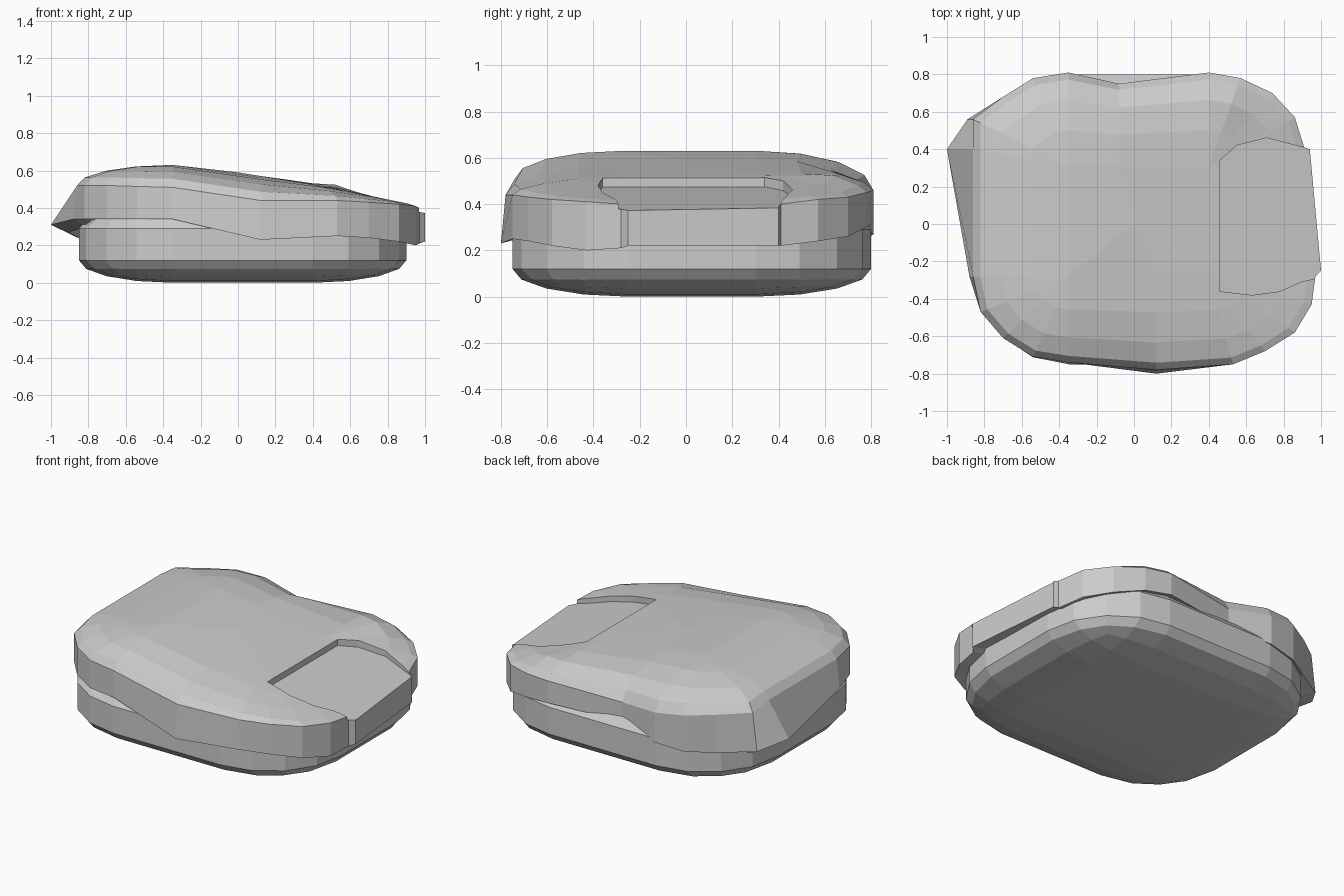
import bpy, bmesh
from math import sin, cos, radians, exp

if "Cube" in bpy.data.objects:
    bpy.data.objects.remove(bpy.data.objects["Cube"])


def add_object(name, bm):
    bmesh.ops.remove_doubles(bm, verts=bm.verts, dist=0.0005)
    bmesh.ops.recalc_face_normals(bm, faces=bm.faces)
    mesh = bpy.data.meshes.new(name)
    bm.to_mesh(mesh)
    bm.free()
    ob = bpy.data.objects.new(name, mesh)
    bpy.context.collection.objects.link(ob)
    return ob


def clamp(v, lo, hi):
    return max(lo, min(hi, v))


# Lower slab: a block with wide bevels, then flattened
Z_SCALE = 0.24
bm = bmesh.new()
bmesh.ops.create_cube(bm, size=1)
bmesh.ops.scale(bm, vec=(1.75, 1.55, 0.41 / Z_SCALE), verts=bm.verts)
bmesh.ops.bevel(bm, geom=bm.edges[:], offset=0.5, offset_type='OFFSET',
                segments=4, profile=0.5, affect='EDGES')
bmesh.ops.scale(bm, vec=(1, 1, Z_SCALE), verts=bm.verts)
bmesh.ops.translate(bm, vec=(0.025, 0.025, 0.205), verts=bm.verts)
add_object("lower_slab", bm)

# Upper cover outline: x, y, rim height, shoulder height
OUTLINE = [
    (-.88, -.28, .34, .52), (-.82, -.47, .34, .52), (-.70, -.61, .34, .52),
    (-.54, -.71, .34, .515), (-.35, -.74, .34, .51), (.12, -.80, .23, .44),
    (.53, -.75, .25, .44), (.70, -.68, .24, .43), (.86, -.58, .22, .42),
    (.95, -.43, .20, .41), (.97, -.28, .21, .40), (1.0, -.25, .22, .39),
    (.94, .40, .22, .39), (.91, .41, .22, .40), (.86, .57, .24, .42),
    (.74, .70, .26, .43), (.57, .78, .30, .45), (.40, .81, .32, .46),
    (-.08, .75, .31, .43), (-.35, .81, .27, .46), (-.54, .78, .25, .48),
    (-.70, .68, .25, .49), (-.89, .56, .26, .50), (-1.0, .40, .31, .52)]
PROFILE = [(-.35, .63), (0, .59), (.1, .565), (.4, .525), (1.0, .43)]


def top_height(x, y):
    x = clamp(x, -.35, 1.0)
    bump = .05 * exp(-((x - .5) ** 2 + (y - .66) ** 2) / .025)
    for (x0, z0), (x1, z1) in zip(PROFILE, PROFILE[1:]):
        if x <= x1:
            return z0 + (z1 - z0) * (x - x0) / (x1 - x0) + bump
    return PROFILE[-1][1] + bump


def toward(core, p, t):
    return (core[0] + (p[0] - core[0]) * t, core[1] + (p[1] - core[1]) * t)


columns = []
for x, y, rim, wall in OUTLINE:
    core = (clamp(x, -.35, .4), clamp(y, -.28, .31))
    shoulder = (max(x, -.86), max(y, -.78))
    col = [(*toward(core, (x, y), .5), .35),
           (*toward(core, (x, y), .86), rim + (.02 if x > -.86 else -.04)),
           (x, y, rim),
           (*shoulder, wall)]
    for a in (22.5, 45, 67.5, 90):
        px, py = toward(core, shoulder, cos(radians(a)))
        col.append((px, py, wall + (top_height(px, py) - wall) * sin(radians(a))))
    columns.append(col)

# Upper cover: loft the rings and close both ends with fans
bm = bmesh.new()
grid = [[bm.verts.new(p) for p in col] for col in columns]
bottom = bm.verts.new((0, 0, .36))
top = bm.verts.new((0, 0, top_height(0, 0)))
for a, b in zip(grid, grid[1:] + grid[:1]):
    for i in range(len(a) - 1):
        bm.faces.new((a[i], b[i], b[i + 1], a[i + 1]))
    bm.faces.new((bottom, b[0], a[0]))
    bm.faces.new((top, a[-1], b[-1]))
cover = add_object("upper_cover", bm)

# Sloped recess at the right end of the cover
RECESS = [(.46, -.36), (.63, -.38), (.78, -.36), (.89, -.31), (1.1, -.26),
          (1.1, .40), (.94, .40), (.71, .46), (.55, .42), (.46, .34)]
bm = bmesh.new()
low = [bm.verts.new((x, y, .475 - (x - .46) * .19)) for x, y in RECESS]
high = [bm.verts.new((x, y, .9)) for x, y in RECESS]
bm.faces.new(low[::-1])
bm.faces.new(high)
for i in range(len(RECESS)):
    j = (i + 1) % len(RECESS)
    bm.faces.new((low[i], low[j], high[j], high[i]))
cutter = add_object("recess_cutter", bm)
cutter.hide_render = True

mod = cover.modifiers.new("recess", 'BOOLEAN')
mod.operation = 'DIFFERENCE'
mod.solver = 'EXACT'
mod.object = cutter
bpy.context.view_layer.objects.active = cover
bpy.ops.object.modifier_apply(modifier=mod.name)
bpy.data.objects.remove(cutter)
